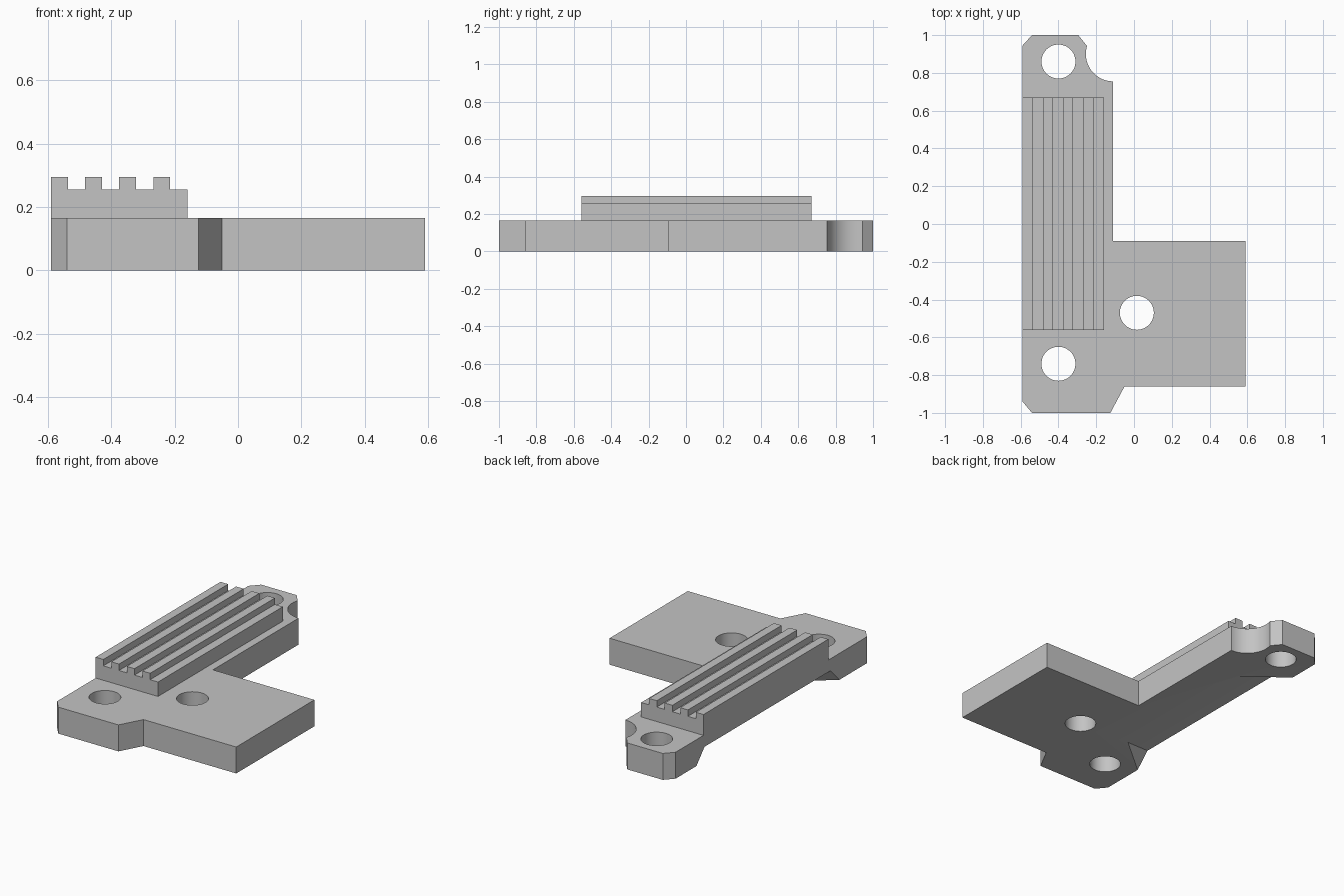
import bpy, bmesh, math
from mathutils import Vector

cube = bpy.data.objects.get("Cube")
if cube:
    bpy.data.objects.remove(cube, do_unlink=True)

# Single grey material
grey = bpy.data.materials.new("plain_grey")
grey.use_nodes = True
colour = (0.55, 0.55, 0.55, 1)
grey.diffuse_color = colour
grey.node_tree.nodes["Principled BSDF"].inputs["Base Color"].default_value = colour


def add_object(name, bm):
    bmesh.ops.recalc_face_normals(bm, faces=bm.faces[:])
    mesh = bpy.data.meshes.new(name)
    bm.to_mesh(mesh)
    bm.free()
    mesh.materials.append(grey)
    obj = bpy.data.objects.new(name, mesh)
    bpy.context.collection.objects.link(obj)
    return obj


def extrude_profile(name, points, offset):
    bm = bmesh.new()
    face = bm.faces.new([bm.verts.new(p) for p in points])
    new = bmesh.ops.extrude_face_region(bm, geom=[face])["geom"]
    verts = [g for g in new if isinstance(g, bmesh.types.BMVert)]
    bmesh.ops.translate(bm, vec=offset, verts=verts)
    return add_object(name, bm)


def cut(target, cutter):
    cutter.hide_render = True
    bpy.context.view_layer.objects.active = target
    mod = target.modifiers.new("cut", 'BOOLEAN')
    mod.operation = 'DIFFERENCE'
    mod.solver = 'EXACT'
    mod.object = cutter
    bpy.ops.object.modifier_apply(modifier=mod.name)
    bpy.data.objects.remove(cutter, do_unlink=True)


# Base plate: outline with chamfered corners and a scooped back corner
thick = 0.165
arc = []
for i in range(17):
    a = math.radians(270 - i * 107 / 16)
    arc.append((-0.11 + 0.145 * math.cos(a), 0.90 + 0.145 * math.sin(a)))
outline = [(-0.59, -0.94), (-0.54, -1), (-0.125, -1), (-0.05, -0.86),
           (0.59, -0.86), (0.59, -0.09), (-0.11, -0.09)]
outline += arc + [(-0.295, 1), (-0.54, 1), (-0.59, 0.945)]
plate = extrude_profile("base_plate", [(x, y, 0) for x, y in outline], (0, 0, thick))

# Screw holes
for x, y in [(-0.4, 0.86), (-0.4, -0.74), (0.015, -0.47)]:
    bm = bmesh.new()
    bmesh.ops.create_cone(bm, cap_ends=True, segments=48, radius1=0.09, radius2=0.09, depth=1)
    bmesh.ops.translate(bm, vec=(x, y, 0), verts=bm.verts)
    cut(plate, add_object("hole_cutter", bm))

# Sloped relief under the outer edge, tapering at both ends
bm = bmesh.new()
for apex, low, high in [((-0.34, -0.46, 0), (-0.59, -0.67, 0), (-0.59, -0.58, 0.09)),
                        ((-0.34, 0.55, 0), (-0.59, 0.74, 0), (-0.59, 0.66, 0.09))]:
    apex = Vector(apex)
    low, high = [apex + (Vector(p) - apex) * 1.4 for p in (low, high)]
    down = Vector((0, 0, -0.1))
    for p in (apex, low, high, apex + down, low + down):
        bm.verts.new(p)
bmesh.ops.convex_hull(bm, input=bm.verts[:])
cut(plate, add_object("relief_cutter", bm))

# Grooved clamp block: toothed section swept along y
front, back, floor, crest = -0.56, 0.67, 0.255, 0.295
section = [(-0.59, thick - 0.01)]
for i in range(4):
    x = -0.59 + i * 0.1075
    section += [(x, crest), (x + 0.053, crest), (x + 0.053, floor)]
    if i < 3:
        section.append((x + 0.1075, floor))
section += [(-0.16, floor), (-0.16, thick - 0.01)]
block = extrude_profile("grooved_block", [(x, front, z) for x, z in section],
                        (0, back - front, 0))

# Smooth the round walls, keep the edges crisp
for obj in (plate, block):
    bpy.ops.object.select_all(action='DESELECT')
    obj.select_set(True)
    bpy.context.view_layer.objects.active = obj
    bpy.ops.object.shade_smooth_by_angle(angle=math.radians(20))
